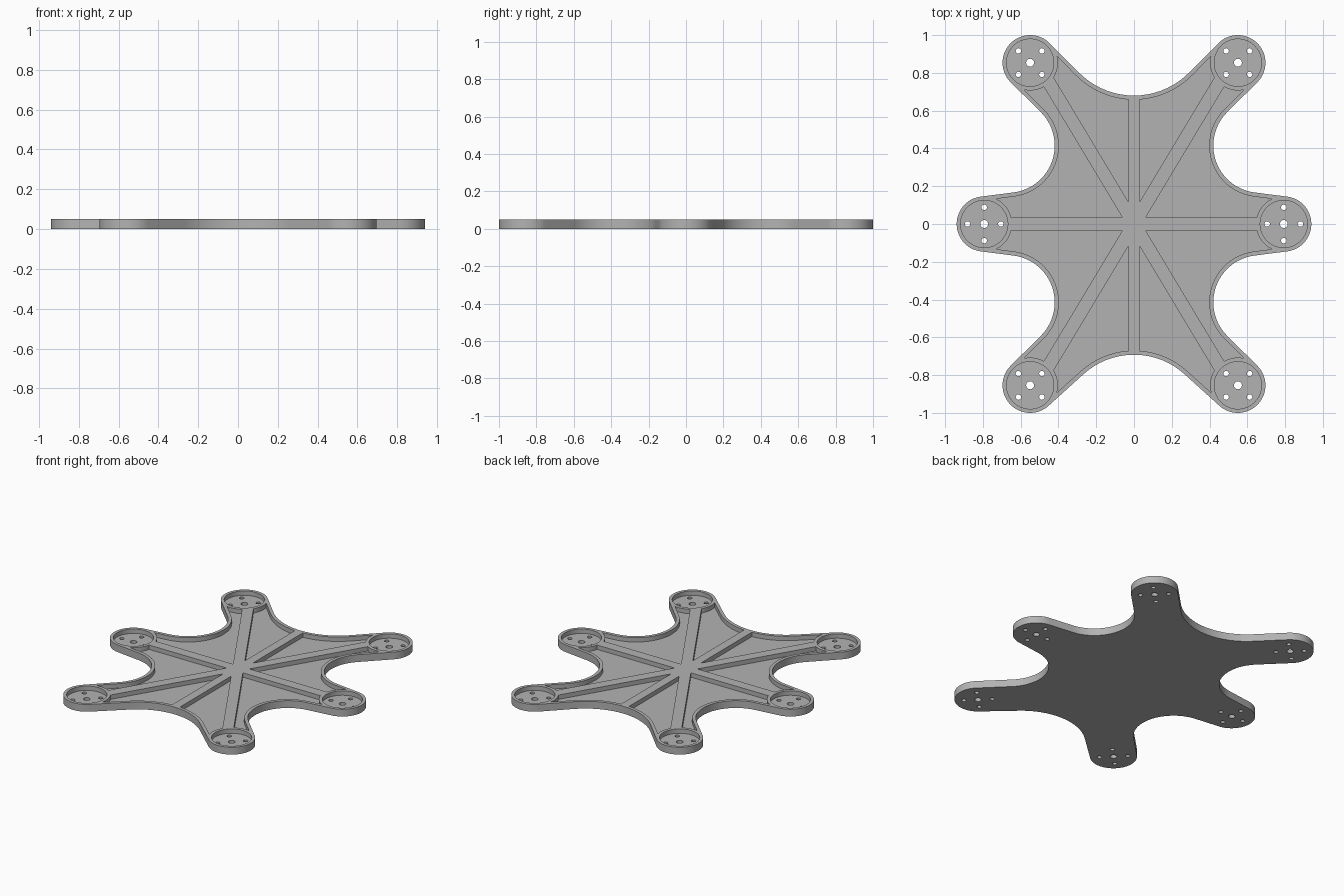
import bpy, bmesh, math
from mathutils import Vector

if "Cube" in bpy.data.objects:
    bpy.data.objects.remove(bpy.data.objects["Cube"], do_unlink=True)

HEIGHT, FLOOR = 0.05, 0.02
HUB_R, WALL = 0.146, 0.022

grey = bpy.data.materials.new("light_grey")
grey.use_nodes = True
colour = (0.45, 0.45, 0.45, 1)
grey.diffuse_color = colour
grey.node_tree.nodes["Principled BSDF"].inputs["Base Color"].default_value = colour


def prism(name, points, z0, z1):
    """Extrude a closed flat outline between two heights."""
    bm = bmesh.new()
    face = bm.faces.new([bm.verts.new((x, y, z0)) for x, y in points])
    top = bmesh.ops.extrude_face_region(bm, geom=[face])
    moved = [v for v in top["geom"] if isinstance(v, bmesh.types.BMVert)]
    bmesh.ops.translate(bm, verts=moved, vec=(0, 0, z1 - z0))
    bmesh.ops.recalc_face_normals(bm, faces=bm.faces)
    mesh = bpy.data.meshes.new(name)
    bm.to_mesh(mesh)
    bm.free()
    mesh.materials.append(grey)
    obj = bpy.data.objects.new(name, mesh)
    bpy.context.collection.objects.link(obj)
    return obj


def arc(centre, radius, start, sweep):
    steps = max(2, round(abs(sweep) / math.radians(5)))
    return [(centre[0] + radius * math.cos(start + sweep * i / steps),
             centre[1] + radius * math.sin(start + sweep * i / steps))
            for i in range(steps + 1)]


def disc(name, centre, radius, z0, z1, sides=64):
    points = arc(centre, radius, 0, math.tau)
    if sides < 64:
        points = [(centre[0] + radius * math.cos(math.tau * i / sides),
                   centre[1] + radius * math.sin(math.tau * i / sides)) for i in range(sides)]
    else:
        points.pop()
    return prism(name, points, z0, z1)


def subtract(target, cutter):
    cutter.hide_render = True
    mod = target.modifiers.new("cut", 'BOOLEAN')
    mod.operation, mod.solver, mod.object = 'DIFFERENCE', 'EXACT', cutter
    bpy.context.view_layer.objects.active = target
    bpy.ops.object.modifier_apply(modifier=mod.name)
    bpy.data.objects.remove(cutter, do_unlink=True)


# Round hubs alternate with concave bays, counter-clockwise from the left hub
hubs = [(0.793, 0), (0.55, 0.854), (-0.55, 0.854),
        (-0.793, 0), (-0.55, -0.854), (0.55, -0.854)]
bays = [((0.67, 0.415), 0.25), ((0, 1.09), 0.41), ((-0.67, 0.415), 0.25),
        ((-0.67, -0.415), 0.25), ((0, -1.09), 0.398), ((0.67, -0.415), 0.25)]


def tangent(hub, bay, side):
    """Angle on the hub where the straight flank towards a bay begins."""
    d = Vector(bay[0]) - Vector(hub)
    return math.atan2(d.y, d.x) + side * math.acos((HUB_R + bay[1]) / d.length)


def outline(inset):
    points = []
    for i, hub in enumerate(hubs):
        bay, after = bays[i], hubs[(i + 1) % len(hubs)]
        enter = tangent(hub, bays[i - 1], 1)
        leave = tangent(hub, bay, -1)
        following = tangent(after, bay, 1)
        points += arc(hub, HUB_R - inset, enter, (leave - enter) % math.tau)
        points += arc(bay[0], bay[1] + inset, leave + math.pi,
                      -((leave - following) % math.tau))
    return points


plate = prism("ribbed_plate", outline(0), 0, HEIGHT)

# Pockets: inset outline, leaving the crossing ribs and hub rings standing
pockets = prism("pocket_cutter", outline(WALL), FLOOR, HEIGHT + 0.05)
for angle, half in ((0, 0.035), (59, 0.035), (90, 0.03), (121, 0.035)):
    a = math.radians(angle)
    along = Vector((math.cos(a), math.sin(a))) * 1.2
    across = Vector((-math.sin(a), math.cos(a))) * half
    rib = [along + across, -along + across, -along - across, along - across]
    subtract(pockets, prism("rib_keep", rib, 0, HEIGHT + 0.1))
for hub in hubs:
    subtract(pockets, disc("ring_keep", hub, HUB_R + 0.001, 0, HEIGHT + 0.1))
subtract(plate, pockets)

# Motor seats: round recess, centre hole and four screw holes in each hub
for hub in hubs:
    subtract(plate, disc("seat_cutter", hub, 0.125, FLOOR, HEIGHT + 0.05))
    subtract(plate, disc("centre_hole", hub, 0.021, -0.05, HEIGHT, 24))
    turn = 0 if hub[1] == 0 else math.pi / 4
    for i in range(4):
        a = turn + i * math.pi / 2
        spot = (hub[0] + 0.088 * math.cos(a), hub[1] + 0.088 * math.sin(a))
        subtract(plate, disc("screw_hole", spot, 0.0145, -0.05, HEIGHT, 16))

bpy.ops.object.select_all(action='DESELECT')
plate.select_set(True)
bpy.context.view_layer.objects.active = plate
bpy.ops.object.shade_smooth_by_angle(angle=math.radians(30))
